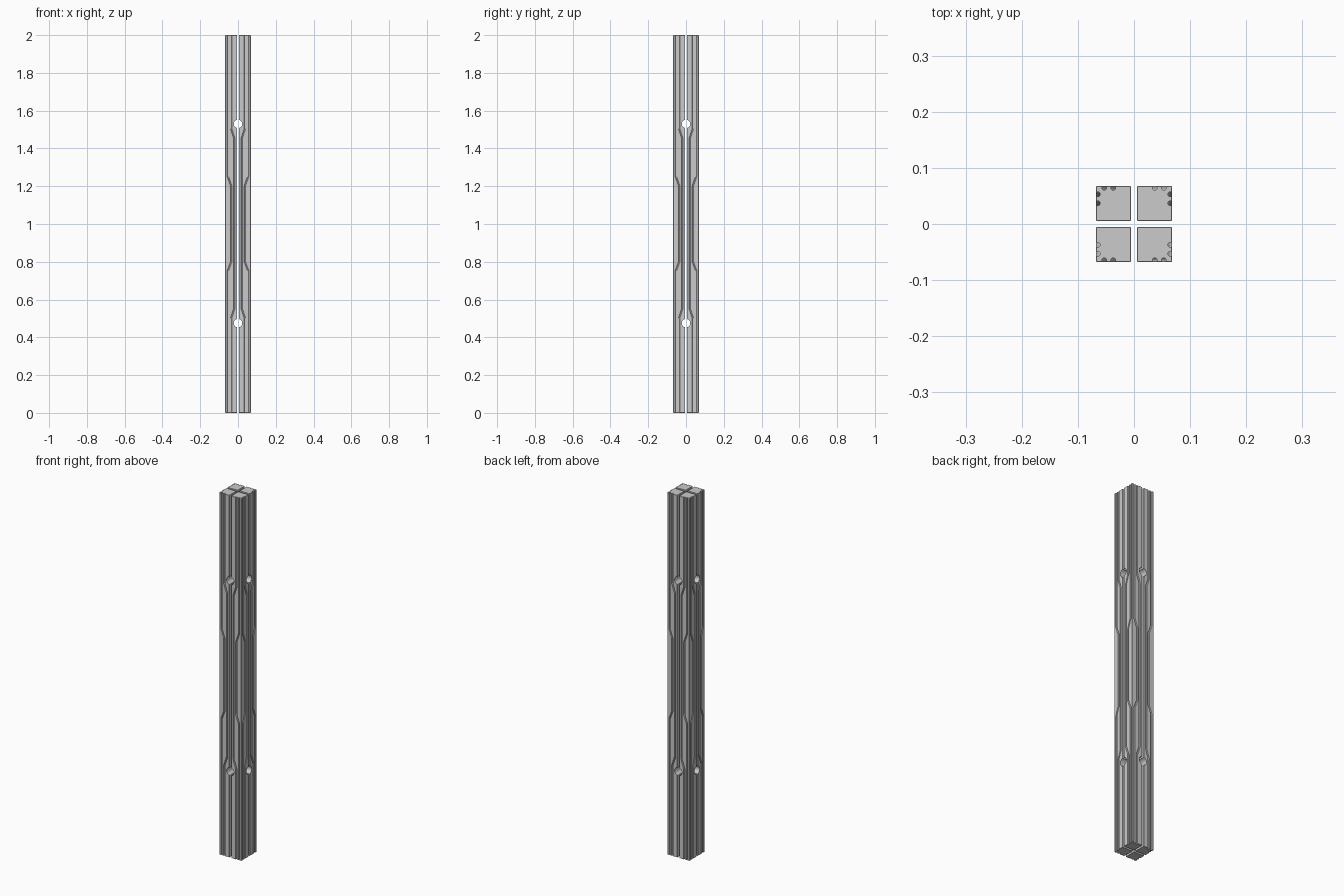
import bpy, bmesh, math
from mathutils import Matrix, Vector

if "Cube" in bpy.data.objects:
    bpy.data.objects.remove(bpy.data.objects["Cube"])

IN, OUT, H = 0.0055, 0.0675, 2.0
HOLES = (0.475, 1.53)


def make_object(name, bm):
    bmesh.ops.recalc_face_normals(bm, faces=bm.faces[:])
    mesh = bpy.data.meshes.new(name)
    bm.to_mesh(mesh)
    bm.free()
    obj = bpy.data.objects.new(name, mesh)
    bpy.context.collection.objects.link(obj)
    return obj


def sweep_groove(bm, path, swap):
    """Sweep the groove section along (sideways, z) points on the +y or +x face."""
    section = [(-0.004, OUT + 0.005), (-0.004, OUT - 0.0045), (-0.0022, OUT - 0.007),
               (0.0022, OUT - 0.007), (0.004, OUT - 0.0045), (0.004, OUT + 0.005)]
    rings = []
    for s, z in path:
        pts = [(s + a, d, z) for a, d in section]
        if swap:
            pts = [(y, x, z) for x, y, z in pts]
        rings.append([bm.verts.new(p) for p in pts])
    n = len(section)
    for r0, r1 in zip(rings, rings[1:]):
        for i in range(n):
            j = (i + 1) % n
            bm.faces.new((r0[i], r0[j], r1[j], r1[i]))
    bm.faces.new(rings[0])
    bm.faces.new(rings[-1])


def jog_path(end, middle, z0, z1, z2, z3):
    return [(end, -0.02), (end, z0), (middle, z1), (middle, z2), (end, z3), (end, H + 0.02)]


# One square bar with slightly eased edges
bm = bmesh.new()
c, w = (IN + OUT) / 2, OUT - IN
bmesh.ops.create_cube(bm, size=1.0, matrix=Matrix.Translation((c, c, H / 2))
                      @ Matrix.Diagonal((w, w, H, 1)))
bmesh.ops.bevel(bm, geom=bm.edges[:], offset=0.001, segments=1, affect='EDGES')
bars = make_object("square_bars", bm)

# Groove cutter: two jogging channels on each outer face
cutters = []
bm = bmesh.new()
for swap in (False, True):
    sweep_groove(bm, jog_path(0.037, 0.020, 0.50, 0.55, 1.455, 1.505), swap)
    sweep_groove(bm, jog_path(0.053, 0.036, 0.755, 0.80, 1.20, 1.25), swap)
cutters.append(make_object("groove_cutter", bm))

# Hole cutters: cross drilled holes along x and y
for axis in 'XY':
    bm = bmesh.new()
    for z in HOLES:
        rot = Matrix.Rotation(math.pi / 2, 4, 'Y' if axis == 'X' else 'X')
        bmesh.ops.create_cone(bm, cap_ends=True, segments=32, radius1=0.0225, radius2=0.0225,
                              depth=0.3, matrix=Matrix.Translation((0, 0, z)) @ rot)
    cutters.append(make_object("hole_cutter_" + axis.lower(), bm))

# Cut the bar, then mirror it into the cluster of four
for cutter in cutters:
    cutter.hide_render = True
    cutter.display_type = 'WIRE'
    mod = bars.modifiers.new(cutter.name, 'BOOLEAN')
    mod.operation = 'DIFFERENCE'
    mod.solver = 'EXACT'
    mod.object = cutter
mirror = bars.modifiers.new("four_bars", 'MIRROR')
mirror.use_axis = (True, True, False)
mirror.use_mirror_merge = False
